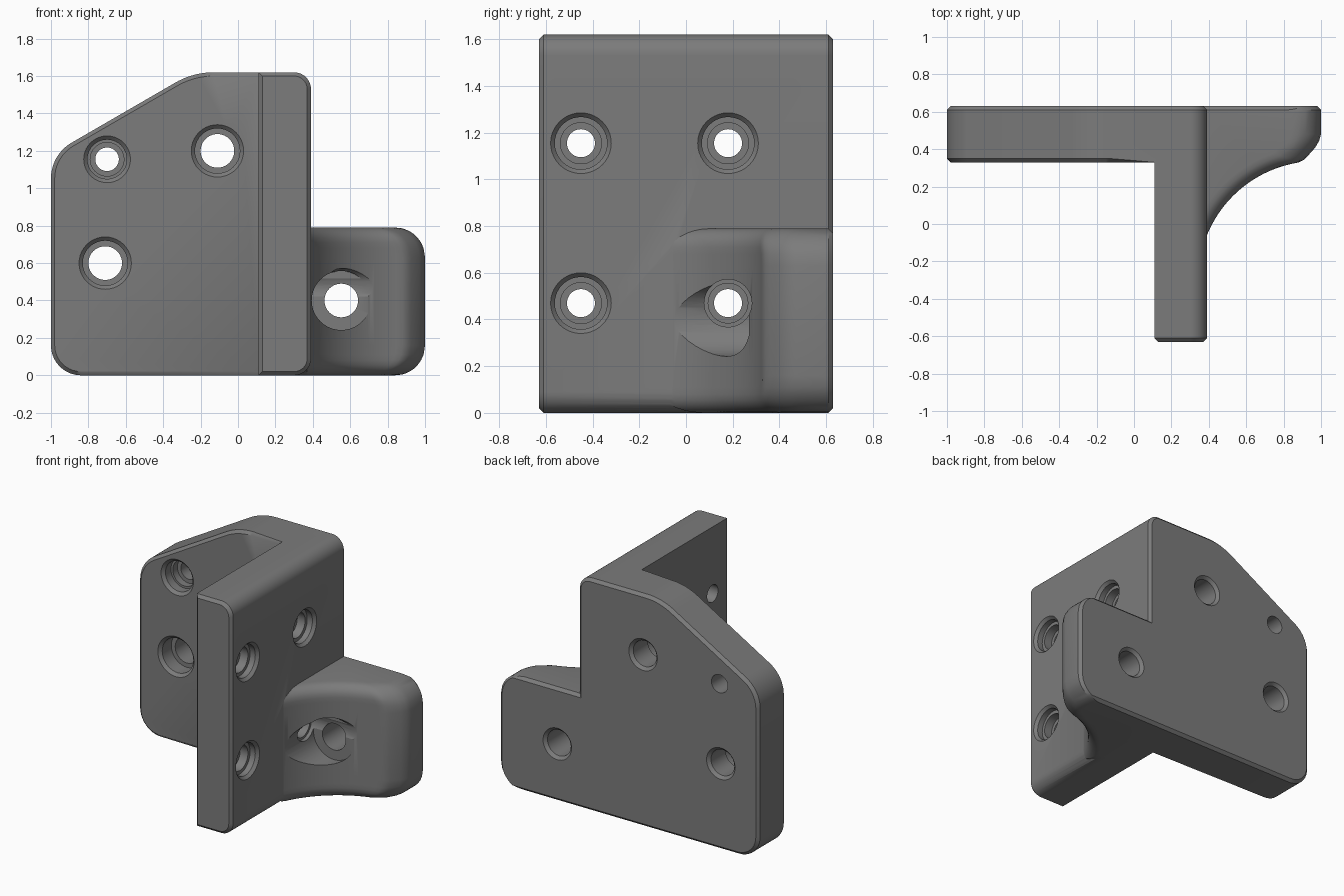
import bpy, bmesh, math
from mathutils import Vector

if "Cube" in bpy.data.objects:
    bpy.data.objects.remove(bpy.data.objects["Cube"])

grey = bpy.data.materials.new("dark grey")
grey.diffuse_color = (0.2, 0.2, 0.2, 1)
grey.use_nodes = True
grey.node_tree.nodes["Principled BSDF"].inputs["Base Color"].default_value = grey.diffuse_color


def loft(name, rings):
    """Closed solid through a list of equal-length point rings."""
    bm = bmesh.new()
    rows = [[bm.verts.new(p) for p in ring] for ring in rings]
    n = len(rows[0])
    for a, b in zip(rows, rows[1:]):
        for i in range(n):
            j = (i + 1) % n
            bm.faces.new((a[i], a[j], b[j], b[i]))
    bm.faces.new(rows[0])
    bm.faces.new(rows[-1])
    bmesh.ops.recalc_face_normals(bm, faces=bm.faces)
    me = bpy.data.meshes.new(name)
    bm.to_mesh(me)
    bm.free()
    ob = bpy.data.objects.new(name, me)
    bpy.context.collection.objects.link(ob)
    me.materials.append(grey)
    return ob


def rounded(corners, seg=10):
    """Polygon with a fillet radius at every corner: (u, v, radius)."""
    out = []
    n = len(corners)
    for i, (u, v, r) in enumerate(corners):
        p = Vector((u, v))
        a = (Vector(corners[i - 1][:2]) - p).normalized()
        b = (Vector(corners[(i + 1) % n][:2]) - p).normalized()
        half = a.angle(b) / 2
        c = p + (a + b).normalized() * r / math.sin(half)
        s = p + a * r / math.tan(half) - c
        e = p + b * r / math.tan(half) - c
        for k in range(seg + 1):
            t = k / seg
            w = math.pi - 2 * half
            out.append(c + (s * math.sin((1 - t) * w) + e * math.sin(t * w)) / math.sin(w))
    return out


def boolean(ob, other, op):
    mod = ob.modifiers.new(op, 'BOOLEAN')
    mod.operation = op
    mod.solver = 'EXACT'
    mod.object = other
    bpy.context.view_layer.objects.active = ob
    bpy.ops.object.modifier_apply(modifier=mod.name)
    bpy.data.objects.remove(other)


def hole(ob, axis, pos, steps, seg=40):
    """Stepped round cutter; steps are (radius, depth) along +y or -x."""
    x, y, z = pos
    rings = []
    for r, d in steps:
        ring = []
        for k in range(seg):
            a = 2 * math.pi * k / seg
            c, s = r * math.cos(a), r * math.sin(a)
            ring.append((x + c, y + d, z + s) if axis == 'y' else (x - d, y + c, z + s))
        rings.append(ring)
    boolean(ob, loft("hole_cutter", rings), 'DIFFERENCE')


# Plate and wing: one outline along y, with the front left block removed
outline = rounded([(-1, 0, .16), (.39, 0, .09), (.39, 1.62, .09),
                   (-.24, 1.62, .41), (-1, 1.18, .22)])
body = loft("bracket", [[(p.x, y, p.y) for p in outline] for y in (-.63, .63)])
block = [(-2, -2), (.11, -2), (.11, .33), (-2, .33)]
boolean(body, loft("block_cutter", [[(x, y, z) for x, y in block] for z in (-1, 3)]), 'DIFFERENCE')

# Chamfer the rims of the front and back faces
bm = bmesh.new()
bm.from_mesh(body.data)
bmesh.ops.remove_doubles(bm, verts=bm.verts, dist=1e-4)
rims = []
for e in bm.edges:
    a, b = (v.co for v in e.verts)
    flat = any(abs(a.y - y) < 1e-3 and abs(b.y - y) < 1e-3 for y in (-.63, .33, .63))
    inner = abs(a.y - .33) < 1e-3 and min(a.x, b.x) > .10
    if flat and not inner and len(e.link_faces) == 2 and e.calc_face_angle(0) > .5:
        rims.append(e)
bmesh.ops.bevel(bm, geom=rims, offset=.02, segments=1, affect='EDGES')
bm.to_mesh(body.data)
bm.free()

# Side lug: stacked plan outlines with rounded ends and a concave front
H = .79


def lug_ring(z):
    t = min(z, H - z)

    def inset(r):
        q = max(0, r - t)
        return r - math.sqrt(max(0, r * r - q * q))
    xm = 1 - inset(.16)
    radius = .637 + inset(.08)
    back = .63 - max(0, .02 - t)

    def arc(x):
        return -.3 + math.sqrt(radius ** 2 - (x - .98) ** 2)
    x_end = xm - .12
    y_end = arc(x_end)
    pts = [(.28, back), (xm - .02, back), (xm, back - .02), (xm, .48),
           (xm - .01, .445), (xm - .03, .41), (xm - .075, y_end + .03), (xm - .095, y_end + .012)]
    for k in range(25):
        x = x_end + (.37 - x_end) * (1 - (1 - k / 24) ** 1.5)
        pts.append((x, arc(x)))
    pts.append((.28, arc(.37)))
    return [(x, y, z) for x, y in pts]


low = [0, .004, .01, .02, .035, .055, .08, .11, .16]
lug = loft("lug", [lug_ring(z) for z in low + [H - z for z in reversed(low)]])
boolean(body, lug, 'UNION')

# Large plate holes, counterbored at the front and chamfered at the back
for x, z in ((-.11, 1.20), (-.71, .60)):
    hole(body, 'y', (x, .33, z), [(.14, -.05), (.14, 0), (.12, .02), (.12, .12), (.09, .12),
                                  (.09, .28), (.11, .30), (.11, .4)])
# Small plate hole
hole(body, 'y', (-.70, .33, 1.155), [(.125, -.05), (.125, 0), (.105, .02), (.105, .08),
                                     (.09, .08), (.09, .13), (.063, .13), (.063, .4)])
# Wing holes; the one beside the lug has a straight access bore
for y, z in ((-.45, .47), (-.45, 1.155), (.18, 1.155)):
    hole(body, 'x', (.39, y, z), [(.13, -.05), (.13, 0), (.112, .02), (.112, .06), (.088, .06),
                                  (.088, .12), (.06, .12), (.06, .4)])
hole(body, 'x', (.39, .18, .47), [(.102, -.45), (.102, .02), (.085, .02), (.085, .12),
                                  (.06, .12), (.06, .4)])
# Lug hole with a wide flat-bottomed pocket at the front
hole(body, 'y', (.552, .27, .40), [(.158, -.5), (.158, 0), (.09, 0), (.09, .34),
                                   (.11, .36), (.11, .5)])

bpy.ops.object.select_all(action='DESELECT')
body.select_set(True)
bpy.context.view_layer.objects.active = body
bpy.ops.object.shade_smooth_by_angle(angle=math.radians(28))
